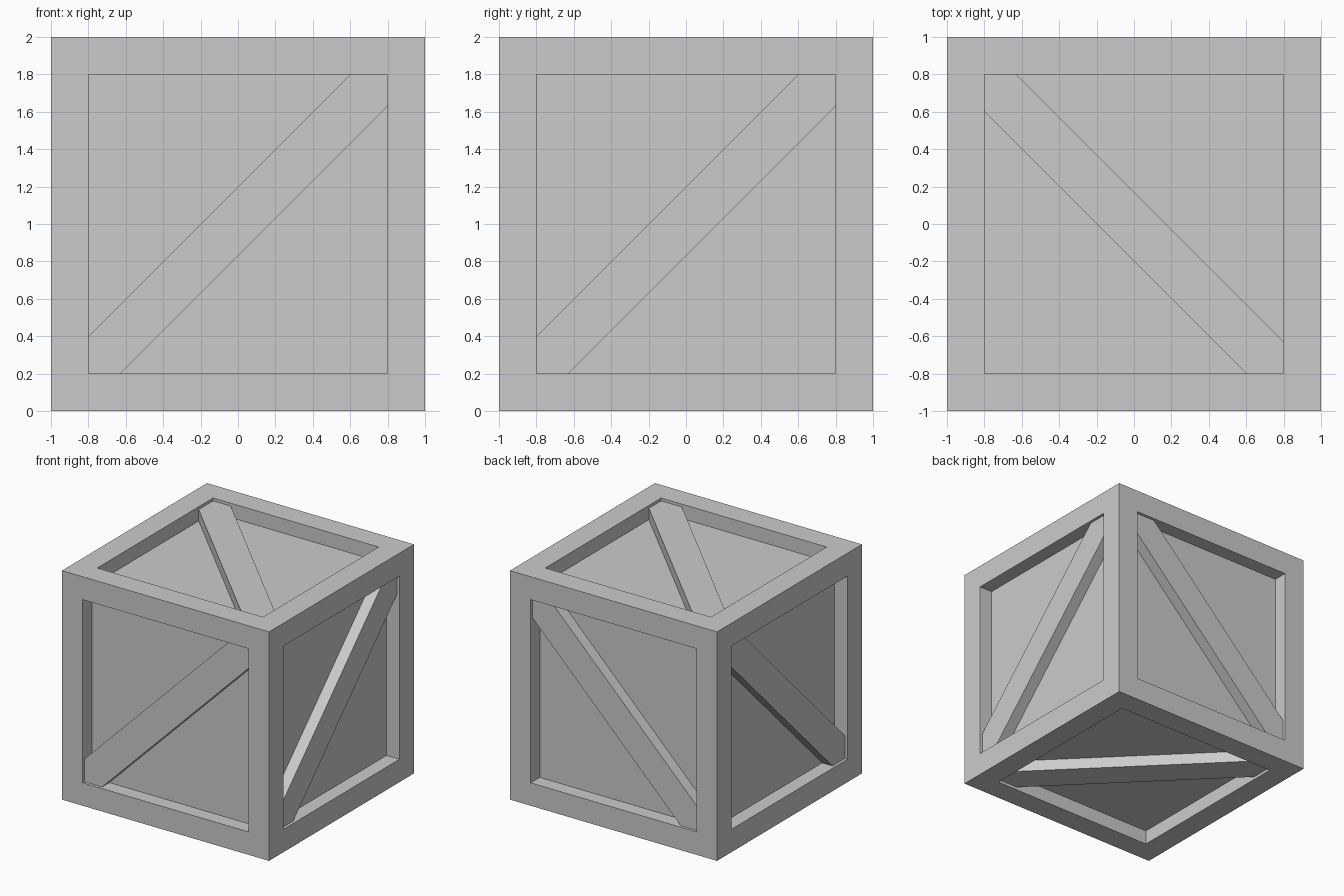
import bpy, bmesh
from mathutils import Vector

if "Cube" in bpy.data.objects:
    bpy.data.objects.remove(bpy.data.objects["Cube"])

HALF, OPEN = 1.0, 0.8          # outer half size, half size of the framed opening
PANEL, BRACE = 0.875, 0.975    # distance of panel / brace surface from the centre
CENTRE = Vector((0, 0, 1))


def add_object(name, bm):
    bmesh.ops.recalc_face_normals(bm, faces=bm.faces)
    mesh = bpy.data.meshes.new(name)
    bm.to_mesh(mesh)
    bm.free()
    obj = bpy.data.objects.new(name, mesh)
    bpy.context.collection.objects.link(obj)


# Crate body: cube with a raised frame around a sunken panel on each side
bm = bmesh.new()
bmesh.ops.create_cube(bm, size=2 * HALF)
panels = bm.faces[:]
bmesh.ops.inset_individual(bm, faces=panels, thickness=HALF - OPEN, use_even_offset=True)
walls = bmesh.ops.extrude_discrete_faces(bm, faces=panels)["faces"]
for face in walls:
    bmesh.ops.translate(bm, verts=face.verts, vec=-face.normal * (HALF - PANEL))
bmesh.ops.translate(bm, verts=bm.verts, vec=CENTRE)
add_object("crate_frame_and_panels", bm)

# Diagonal brace outline, clipped to the corners of the opening
UP, LOW = 0.2, 0.17
outline = [(-OPEN, -OPEN), (-OPEN + LOW, -OPEN), (OPEN, OPEN - LOW),
           (OPEN, OPEN), (OPEN - UP, OPEN), (-OPEN, -OPEN + UP)]


def add_brace(name, u, v, n):
    u, v, n = Vector(u), Vector(v), Vector(n)
    bm = bmesh.new()
    base = bm.faces.new([bm.verts.new(CENTRE + u * a + v * b + n * PANEL) for a, b in outline])
    new = bmesh.ops.extrude_face_region(bm, geom=[base], use_keep_orig=True)["geom"]
    verts = [g for g in new if isinstance(g, bmesh.types.BMVert)]
    bmesh.ops.translate(bm, verts=verts, vec=n * (BRACE - PANEL))
    add_object(name, bm)


# One brace per side; opposite sides line up through the crate
X, Y, Z = (1, 0, 0), (0, 1, 0), (0, 0, 1)
for first, second, u, v, n in (("back", "front", X, Z, Y),
                               ("right", "left", Y, Z, X),
                               ("top", "bottom", X, (0, -1, 0), Z)):
    add_brace(first + "_brace", u, v, n)
    add_brace(second + "_brace", u, v, -Vector(n))
